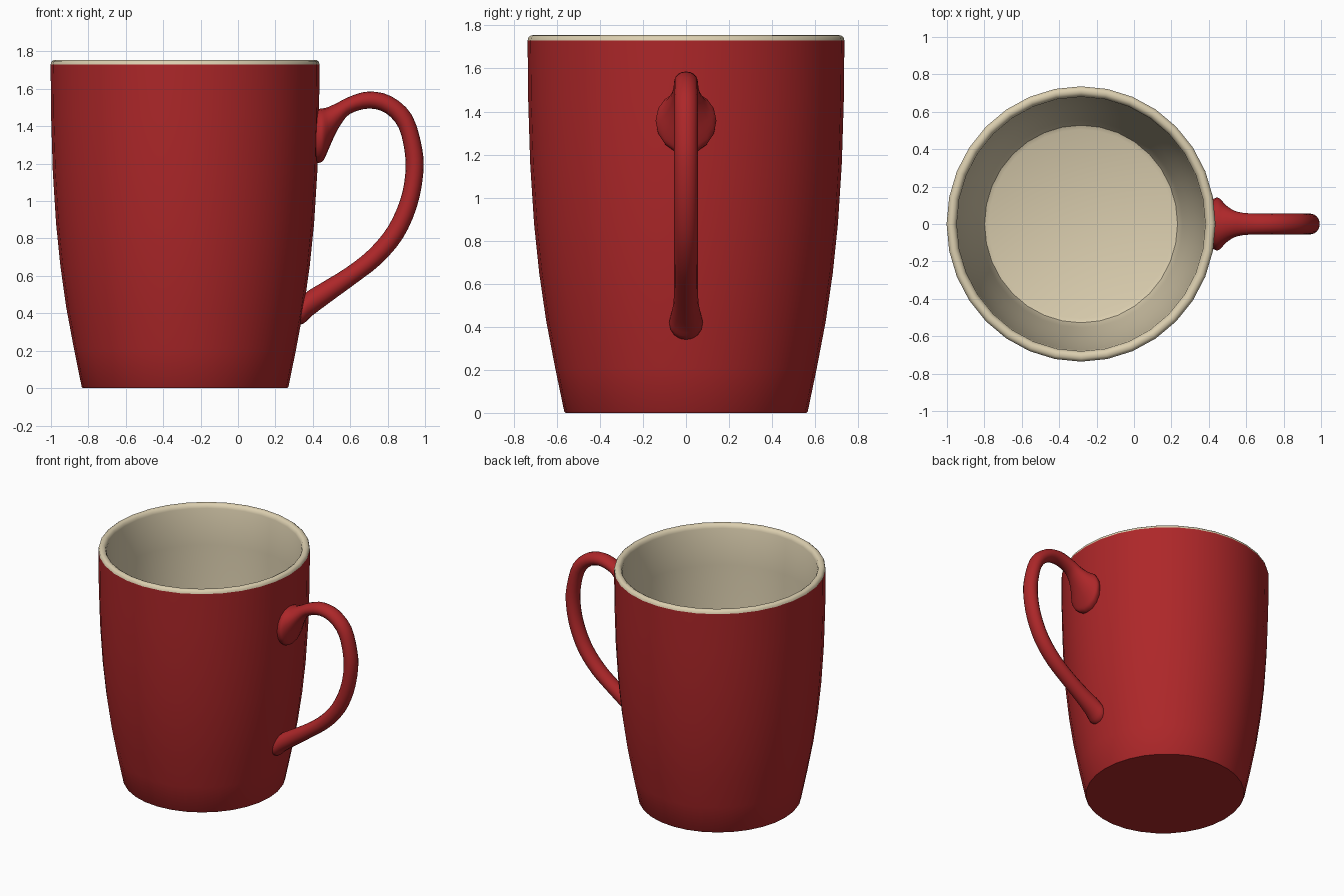
import bpy, bmesh, math
from mathutils import Vector

if "Cube" in bpy.data.objects:
    bpy.data.objects.remove(bpy.data.objects["Cube"])

CX, SX = -0.283, 0.977      # mug axis and slight x squash
SIDES = 32


def material(name, rgb):
    m = bpy.data.materials.new(name)
    m.diffuse_color = (*rgb, 1)
    m.use_nodes = True
    m.node_tree.nodes["Principled BSDF"].inputs["Base Color"].default_value = m.diffuse_color
    return m


red = material("red glaze", (0.42, 0.02, 0.022))
cream = material("cream glaze", (0.71, 0.62, 0.43))


def finish(bm, name, mat, angle=40, recalc=False):
    if recalc:
        bmesh.ops.recalc_face_normals(bm, faces=bm.faces)
    me = bpy.data.meshes.new(name)
    bm.to_mesh(me)
    bm.free()
    me.materials.append(mat)
    ob = bpy.data.objects.new(name, me)
    bpy.context.collection.objects.link(ob)
    bpy.ops.object.select_all(action='DESELECT')
    ob.select_set(True)
    bpy.context.view_layer.objects.active = ob
    bpy.ops.object.shade_smooth_by_angle(angle=math.radians(angle))
    return ob


def bridge(bm, rings):
    for a, b in zip(rings, rings[1:]):
        n = len(a)
        for i in range(n):
            j = (i + 1) % n
            bm.faces.new((a[i], a[j], b[j], b[i]))


def lathe(name, profile, mat, cap):
    """Spin a (radius, z) profile; cap the first (0) or last (-1) ring."""
    bm = bmesh.new()
    rings = []
    for r, z in profile:
        rings.append([bm.verts.new((CX + SX * r * math.cos(t), r * math.sin(t), z))
                      for t in (2 * math.pi * i / SIDES for i in range(SIDES))])
    bridge(bm, rings)
    bm.faces.new(rings[0][::-1] if cap == 0 else rings[-1])
    return finish(bm, name, mat)


# Red outer wall and underside
lathe("mug_body", [(0.56, 0), (0.566, 0.008), (0.608, 0.21), (0.65, 0.43), (0.682, 0.65),
                   (0.706, 0.88), (0.724, 1.16), (0.733, 1.45), (0.736, 1.73)], red, 0)

# Cream rim, inner wall and floor
lathe("rim_and_lining", [(0.736, 1.73), (0.732, 1.745), (0.72, 1.754), (0.703, 1.755),
                         (0.688, 1.746), (0.68, 1.725), (0.675, 1.45), (0.666, 1.16),
                         (0.648, 0.88), (0.624, 0.65), (0.593, 0.43), (0.555, 0.21),
                         (0.538, 0.12), (0.528, 0.095), (0.505, 0.085)], cream, -1)

# Handle sections: inner edge x, z, outer edge x, z, half width in y
sections = [Vector(s) for s in (
    (.40, 1.20, .40, 1.48, .12), (.45, 1.21, .425, 1.49, .14),
    (.475, 1.255, .445, 1.495, .135), (.51, 1.335, .475, 1.50, .10),
    (.55, 1.41, .53, 1.525, .07), (.60, 1.467, .60, 1.56, .058),
    (.70, 1.495, .70, 1.586, .055), (.79, 1.47, .82, 1.56, .055),
    (.86, 1.39, .93, 1.46, .055), (.893, 1.25, .985, 1.28, .055),
    (.893, 1.13, .99, 1.14, .055), (.865, 1.0, .955, .965, .055),
    (.80, .86, .88, .80, .055), (.70, .74, .765, .665, .055),
    (.58, .645, .63, .56, .055), (.45, .565, .50, .465, .058),
    (.375, .52, .40, .39, .07), (.345, .49, .35, .345, .078),
    (.31, .47, .31, .34, .07))]


def smooth_path(pts, steps):
    """Catmull-Rom interpolation between sections."""
    out = []
    for i in range(len(pts) - 1):
        a, b, c, d = (pts[max(i - 1, 0)], pts[i], pts[i + 1], pts[min(i + 2, len(pts) - 1)])
        for k in range(steps):
            t = k / steps
            out.append(0.5 * (2 * b + (c - a) * t + (2 * a - 5 * b + 4 * c - d) * t ** 2
                              + (3 * b - a - 3 * c + d) * t ** 3))
    return out + [pts[-1]]


bm = bmesh.new()
rings = []
for xi, zi, xo, zo, w in smooth_path(sections, 3):
    mid = Vector(((xi + xo) / 2, 0, (zi + zo) / 2))
    half = Vector(((xo - xi) / 2, 0, (zo - zi) / 2))
    rings.append([bm.verts.new(mid + half * math.cos(t) + Vector((0, w * math.sin(t), 0)))
                  for t in (2 * math.pi * k / 16 for k in range(16))])
bridge(bm, rings)
bm.faces.new(rings[0])
bm.faces.new(rings[-1])
finish(bm, "handle", red, 50, recalc=True)
